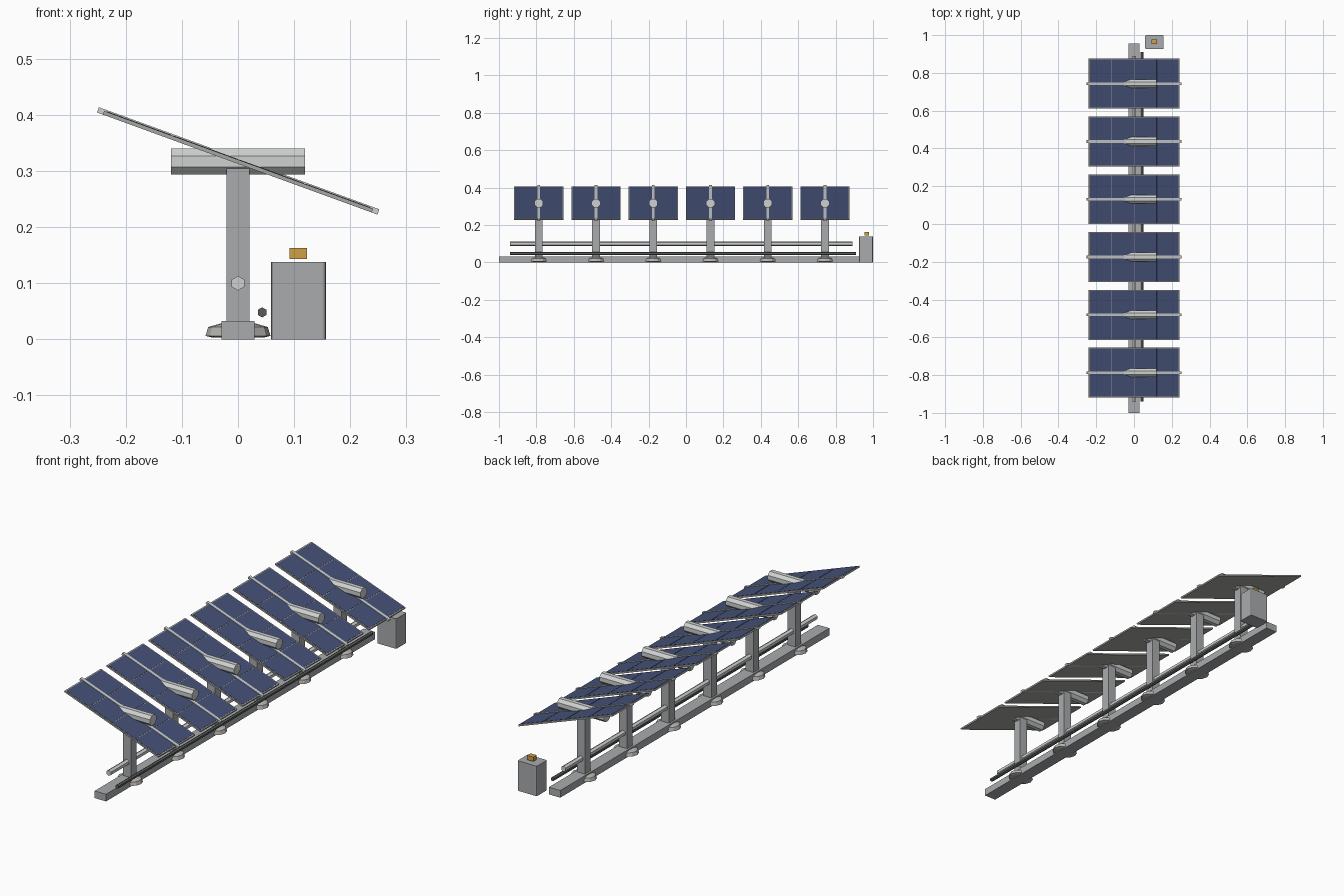
import bpy, bmesh
from math import radians, pi
from mathutils import Matrix

cube = bpy.data.objects.get("Cube")
if cube:
    bpy.data.objects.remove(cube, do_unlink=True)


def material(name, r, g, b):
    m = bpy.data.materials.new(name)
    m.use_nodes = True
    m.diffuse_color = (r, g, b, 1)
    m.node_tree.nodes["Principled BSDF"].inputs["Base Color"].default_value = (r, g, b, 1)
    return m


STEEL = material("steel grey", 0.40, 0.41, 0.42)
LIGHT = material("light metal", 0.62, 0.64, 0.63)
FRAME = material("frame grey", 0.38, 0.38, 0.36)
CONCRETE = material("concrete", 0.48, 0.47, 0.45)
DARK = material("dark cable", 0.10, 0.105, 0.105)
BLUE = material("cell blue", 0.06, 0.085, 0.19)
AMBER = material("amber", 0.62, 0.35, 0.06)


def finish(name, bm, mat, matrix=Matrix()):
    bmesh.ops.recalc_face_normals(bm, faces=bm.faces)
    mesh = bpy.data.meshes.new(name)
    bm.to_mesh(mesh)
    bm.free()
    mesh.materials.append(mat)
    ob = bpy.data.objects.new(name, mesh)
    ob.matrix_world = matrix
    bpy.context.collection.objects.link(ob)
    return ob


def box(name, lo, hi, mat, matrix=Matrix()):
    bm = bmesh.new()
    bmesh.ops.create_cube(bm, size=1)
    for v in bm.verts:
        for i in range(3):
            v.co[i] = lo[i] if v.co[i] < 0 else hi[i]
    return finish(name, bm, mat, matrix)


def rod(name, start, length, axis, radius, sides, mat, turn=0):
    # Faceted rod running along x or y from its start point
    bm = bmesh.new()
    bmesh.ops.create_cone(bm, cap_ends=True, segments=sides, radius1=radius,
                          radius2=radius, depth=length,
                          matrix=Matrix.Translation((0, 0, length / 2)) @ Matrix.Rotation(turn, 4, "Z"))
    aim = Matrix.Rotation(pi / 2, 4, "Y") if axis == "x" else Matrix.Rotation(-pi / 2, 4, "X")
    return finish(name, bm, mat, Matrix.Translation(start) @ aim)


def footing(name, y):
    # Low drum with a chamfered top, lofted through rings
    bm = bmesh.new()
    rings = []
    for r, z in ((0.045, 0.003), (0.058, 0.006), (0.053, 0.022), (0.032, 0.028)):
        ring = bmesh.ops.create_circle(bm, segments=12, radius=r,
                                       matrix=Matrix.Translation((0, 0, z)))["verts"]
        rings.append(ring)
    for a, b in zip(rings, rings[1:]):
        for i in range(len(a)):
            j = (i + 1) % len(a)
            bm.faces.new((a[i], a[j], b[j], b[i]))
    bm.faces.new(rings[0])
    bm.faces.new(rings[-1])
    bmesh.ops.scale(bm, vec=(1, 0.83, 1), verts=bm.verts)
    return finish(name, bm, CONCRETE, Matrix.Translation((0, y, 0)))


# Ground beam and long service lines
box("ground_beam", (-0.029, -1, 0), (0.029, 0.955, 0.033), STEEL)
rod("drive_shaft", (0, -0.94, 0.10), 1.83, "y", 0.013, 6, LIGHT)
rod("cable_conduit", (0.043, -0.94, 0.048), 1.85, "y", 0.009, 6, DARK)

# Repeated tracker units
HALF_L, HALF_W = 0.255, 0.132
for n in range(6):
    y = -0.787 + n * 0.306
    tag = f"_{n + 1}"
    footing("footing" + tag, y)
    box("post" + tag, (-0.0205, y - 0.0205, 0.02), (0.0205, y + 0.0205, 0.307), STEEL)
    rod("torque_tube" + tag, (-0.119, y, 0.317), 0.238, "x", 0.025, 8, LIGHT, pi / 8)

    # Tilted panel: tray, four cell plates and a centre rail
    tilt = Matrix.Translation((0, y, 0.317)) @ Matrix.Rotation(radians(20), 4, "Y")
    box("panel_frame" + tag, (-HALF_L, -HALF_W, -0.004), (HALF_L, HALF_W, 0.003), FRAME, tilt)
    step = (2 * HALF_L - 0.008) / 4
    for c in range(4):
        x = -HALF_L + 0.004 + c * step
        box(f"cell_plate{tag}_{c + 1}", (x + 0.0015, -HALF_W + 0.005, 0),
            (x + step - 0.0015, HALF_W - 0.005, 0.004), BLUE, tilt)
    box("panel_rail" + tag, (-0.266, -0.007, -0.004), (0.266, 0.007, 0.006), LIGHT, tilt)

# Control cabinet with softened upright corners and a beacon
cabinet = box("control_cabinet", (0.059, 0.926, 0), (0.157, 1, 0.138), STEEL)
bm = bmesh.new()
bm.from_mesh(cabinet.data)
upright = [e for e in bm.edges if abs(e.verts[0].co.z - e.verts[1].co.z) > 0.1]
bmesh.ops.bevel(bm, geom=upright, offset=0.006, segments=2, profile=0.5, affect="EDGES")
bm.to_mesh(cabinet.data)
bm.free()
box("beacon", (0.092, 0.954, 0.143), (0.123, 0.978, 0.163), AMBER)
